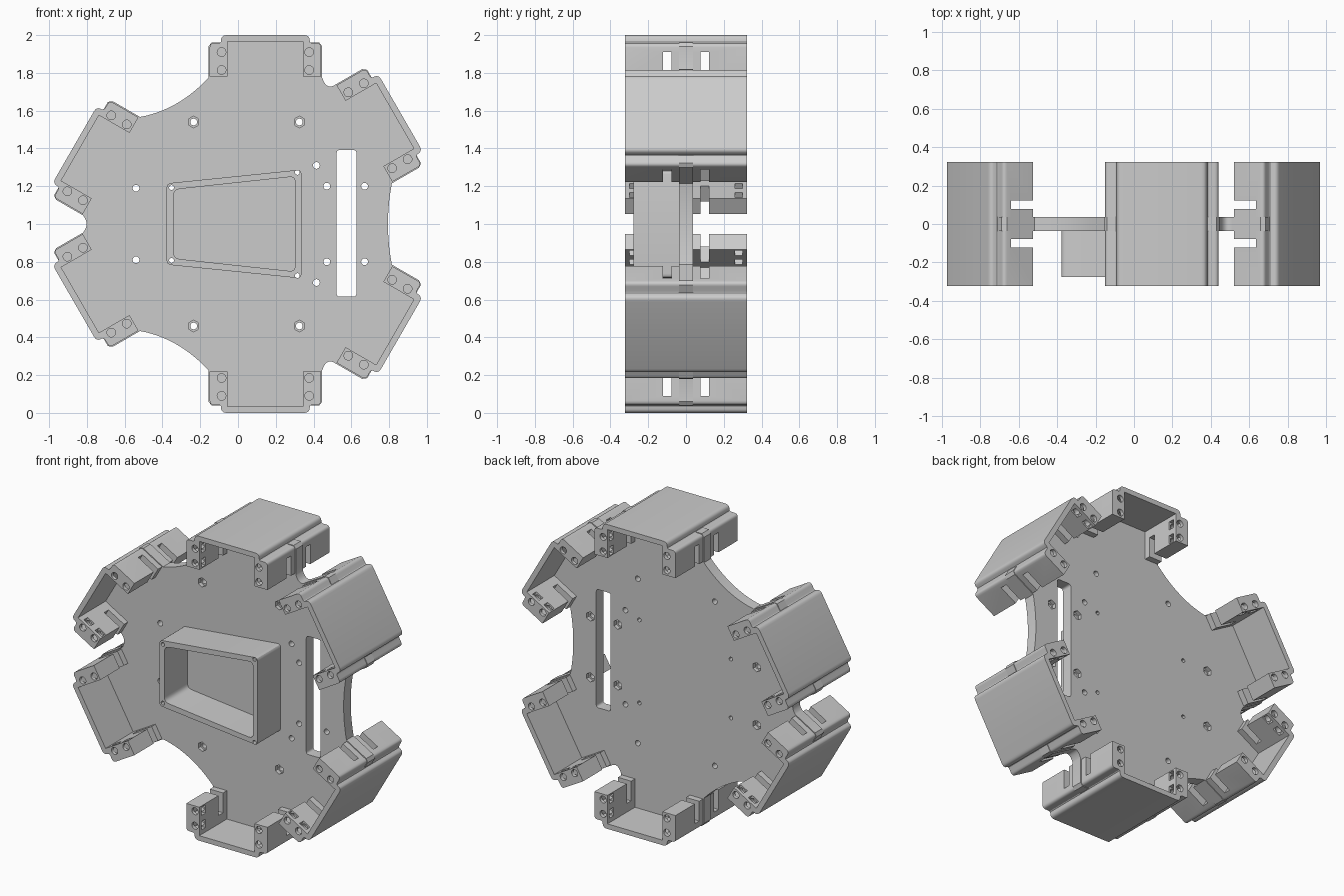
import bpy, bmesh
from math import pi, cos, sin, radians
from mathutils import Matrix, Vector

if "Cube" in bpy.data.objects:
    bpy.data.objects.remove(bpy.data.objects["Cube"])

grey = bpy.data.materials.new("plain_grey")
grey.use_nodes = True
grey.diffuse_color = (0.6, 0.6, 0.6, 1)
grey.node_tree.nodes["Principled BSDF"].inputs["Base Color"].default_value = (0.6, 0.6, 0.6, 1)

# drawing plane XY stands up as XZ, drawing +Z points to the front
STAND = Matrix.Rotation(pi / 2, 4, 'X')
HALF_DEPTH = 0.323
HALF_PLATE = 0.037


def add(name, mesh, matrix=STAND):
    ob = bpy.data.objects.new(name, mesh)
    bpy.context.collection.objects.link(ob)
    ob.matrix_world = matrix
    return ob


def baked(ob):
    """Mesh of an object with its modifiers applied, welded, source removed."""
    bpy.context.view_layer.update()
    graph = bpy.context.evaluated_depsgraph_get()
    mesh = bpy.data.meshes.new_from_object(ob.evaluated_get(graph))
    bpy.data.objects.remove(ob)
    bm = bmesh.new()
    bm.from_mesh(mesh)
    bmesh.ops.remove_doubles(bm, verts=bm.verts, dist=1e-5)
    bmesh.ops.recalc_face_normals(bm, faces=bm.faces)
    bm.to_mesh(mesh)
    bm.free()
    mesh.materials.clear()
    mesh.materials.append(grey)
    return mesh


def sheet(name, loops, z0, z1):
    """Extruded flat outline; loops after the first are holes."""
    curve = bpy.data.curves.new(name, 'CURVE')
    curve.dimensions = '2D'
    curve.fill_mode = 'BOTH'
    curve.extrude = (z1 - z0) / 2
    for loop in loops:
        spline = curve.splines.new('POLY')
        spline.points.add(len(loop) - 1)
        for p, (x, y) in zip(spline.points, loop):
            p.co = (x, y, 0, 1)
        spline.use_cyclic_u = True
    mesh = baked(add(name, curve, Matrix()))
    mesh.transform(Matrix.Translation((0, 0, (z0 + z1) / 2)))
    return mesh


def ring(x, y, r, n=16):
    return [(x + r * cos(2 * pi * i / n), y + r * sin(2 * pi * i / n)) for i in range(n)]


def rounded(points, r, n=4):
    """Replace every corner of a closed outline with a small curve."""
    out = []
    for i, p in enumerate(points):
        p = Vector(p)
        a = p + (Vector(points[i - 1]) - p).normalized() * r
        b = p + (Vector(points[(i + 1) % len(points)]) - p).normalized() * r
        out += bend(a, p, b, n)
    return out


def bend(a, c, b, n):
    a, b, c = Vector(a), Vector(b), Vector(c)
    return [tuple(a * (1 - t) ** 2 + c * 2 * t * (1 - t) + b * t * t)
            for t in (i / n for i in range(n + 1))]


def box(bm, centre, size):
    bmesh.ops.create_cube(bm, size=1, matrix=Matrix.Translation(centre) @ Matrix.Diagonal((*size, 1)))


def rod(bm, x, y, z, r, depth, n):
    bmesh.ops.create_cone(bm, cap_ends=True, segments=n, radius1=r, radius2=r, depth=depth,
                          matrix=Matrix.Translation((x, y, z)))


def cutter(name, bm):
    mesh = bpy.data.meshes.new(name)
    bm.to_mesh(mesh)
    bm.free()
    ob = add(name, mesh, Matrix())
    ob.hide_render = True
    return ob


def cut(name, mesh, cutters):
    ob = add(name, mesh, Matrix())
    for c in cutters:
        mod = ob.modifiers.new(c.name, 'BOOLEAN')
        mod.operation = 'DIFFERENCE'
        mod.solver = 'EXACT'
        mod.object = c
    result = baked(ob)
    for c in cutters:
        bpy.data.objects.remove(c)
    return result


# guard: a hat-shaped extrusion with a thick foot on each side
half = [(0.2, -0.033), (0.2, -0.22), (0.295, -0.22)]
half += bend((0.295, -0.065), (0.295, -0.043), (0.273, -0.043), 4)
half += bend((0.25, -0.043), (0.235, -0.043), (0.235, -0.03), 3)
half += bend((0.235, -0.03), (0.235, 0), (0.205, 0), 5)[1:]
profile = half + [(-x, y) for x, y in reversed(half)]
guard = sheet("guard", [profile], -HALF_DEPTH, HALF_DEPTH)

screws, pockets = bmesh.new(), bmesh.new()
for side in (-1, 1):
    for end in (-1, 1):
        for y in (-0.09, -0.185):
            rod(screws, side * 0.232, y, end * HALF_DEPTH, 0.023, 0.2, 16)
            box(pockets, (side * 0.22, y, end * 0.28), (0.08, 0.055, 0.04))
        box(pockets, (side * 0.25, -0.165, end * 0.1), (0.14, 0.15, 0.045))
guard = cut("guard", guard, [cutter("screw_cutter", screws), cutter("pocket_cutter", pockets)])

# guard positions counter-clockwise, each with the bend control of the plate edge after it
layout = [("upper_left", 30, (0.86, 1.589), (0.469, 1.707)),
          ("top", 90, (0.145, 2.0), (-0.317, 1.603)),
          ("upper_right", 150, (-0.865, 1.419), (-0.784, 1.0)),
          ("lower_right", 210, (-0.865, 0.581), (-0.317, 0.397)),
          ("bottom", 270, (0.145, 0.0), (0.469, 0.293)),
          ("lower_left", 330, (0.86, 0.411), (0.773, 1.0))]
tab = [(0.301, -0.226), (0.301, -0.06), (0.285, -0.039), (0.225, -0.039), (0.215, -0.015)]
tab = [(-x, y) for x, y in tab] + tab[::-1]

parts, tabs = [], []
for name, angle, (cx, cy), _ in layout:
    place = Matrix.Translation((cx, cy, 0)) @ Matrix.Rotation(radians(angle - 90), 4, 'Z')
    parts.append(add(name + "_guard", guard, STAND @ place))
    # the tangent runs towards -x locally, so the tab is walked from +x to -x
    tabs.append([tuple((place @ Vector((-x, y, 0))).xy) for x, y in tab])

# base plate outline with curved edges between guards
outline = []
for i, entry in enumerate(layout):
    outline += tabs[i] + bend(tabs[i][-1], entry[3], tabs[(i + 1) % 6][0], 14)[1:-1]

mirror = lambda pts: [(x, 1 + s * d) for x, d in pts for s in (-1, 1)]
front_nuts = mirror([(-0.235, 0.54), (0.325, 0.54)])
back_nuts = mirror([(-0.54, 0.19), (0.47, 0.2), (0.67, 0.2)])
plain_holes = mirror([(0.415, 0.31)])
box_holes = mirror([(-0.352, 0.193), (0.314, 0.273)])
slot = rounded([(0.522, 0.615), (0.627, 0.615), (0.627, 1.392), (0.522, 1.392)], 0.018)

holes = [ring(x, y, 0.018) for x, y in front_nuts + back_nuts + plain_holes]
holes += [ring(x, y, 0.013, 12) for x, y in box_holes]
plate = sheet("base_plate", [outline, slot] + holes, -HALF_PLATE, HALF_PLATE)

# hexagonal nut recesses
nuts = bmesh.new()
for spots, z in ((front_nuts, HALF_PLATE), (back_nuts, -HALF_PLATE)):
    for x, y in spots:
        rod(nuts, x, y, z, 0.031, 0.05, 6)
parts.append(add("base_plate", cut("base_plate", plate, [cutter("nut_cutter", nuts)])))

# open tapered housing on the front
outer = rounded([(-0.378, 0.785), (0.336, 0.712), (0.336, 1.288), (-0.378, 1.215)], 0.025)
inner = rounded([(-0.342, 0.818), (0.304, 0.748), (0.304, 1.252), (-0.342, 1.182)], 0.035)
housing = sheet("housing", [outer, inner] + [ring(x, y, 0.013, 12) for x, y in box_holes], 0.036, 0.277)
parts.append(add("housing", housing))

# smooth the rounded corners only
bpy.ops.object.select_all(action='DESELECT')
for ob in parts[5:]:
    ob.select_set(True)
bpy.context.view_layer.objects.active = parts[-1]
bpy.ops.object.shade_smooth_by_angle(angle=radians(30))
